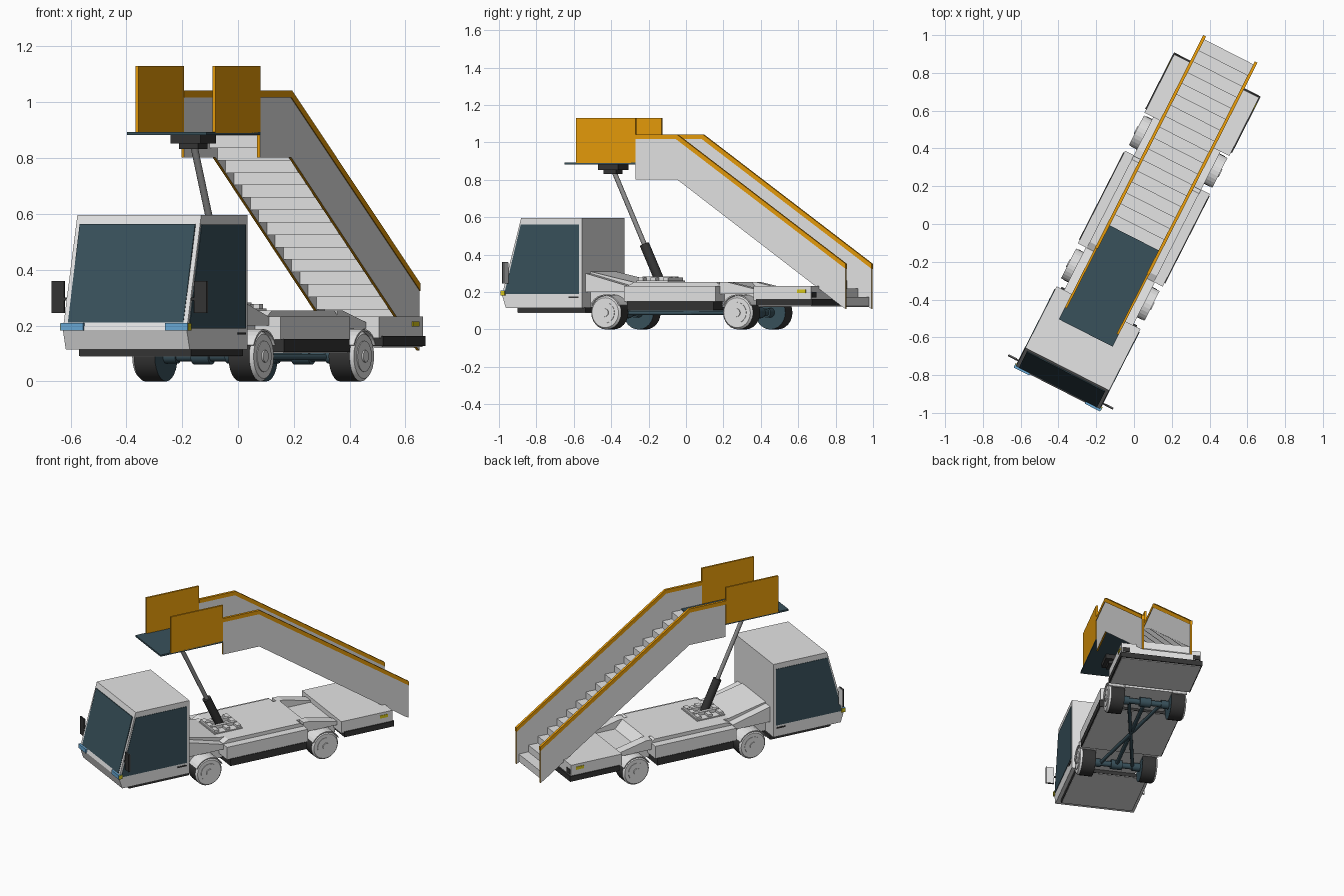
import bpy, bmesh, math
from mathutils import Matrix, Vector

if "Cube" in bpy.data.objects:
    bpy.data.objects.remove(bpy.data.objects["Cube"])

# the whole truck is turned 27 degrees about z and sits slightly off its own axis
M = Matrix.Rotation(math.radians(-27), 4, 'Z') @ Matrix.Translation((0.034, 0, 0))


def mat(name, r, g, b):
    m = bpy.data.materials.new(name)
    m.diffuse_color = (r, g, b, 1)
    m.use_nodes = True
    m.node_tree.nodes["Principled BSDF"].inputs["Base Color"].default_value = m.diffuse_color
    return m


GREY = mat("light_grey", 0.78, 0.78, 0.78)
DARK = mat("charcoal", 0.035, 0.035, 0.035)
TEAL = mat("slate_teal", 0.04, 0.082, 0.105)
ORANGE = mat("orange", 0.8, 0.33, 0.003)
BLUE = mat("lamp_blue", 0.14, 0.4, 0.68)
YELLOW = mat("lamp_yellow", 0.7, 0.58, 0.01)
STEEL = mat("steel_grey", 0.27, 0.27, 0.27)


def finish(name, bm, mats, rule=None):
    bmesh.ops.recalc_face_normals(bm, faces=bm.faces)
    if rule:
        for f in bm.faces:
            f.material_index = rule(f)
    me = bpy.data.meshes.new(name)
    bm.to_mesh(me)
    bm.free()
    for m in mats:
        me.materials.append(m)
    ob = bpy.data.objects.new(name, me)
    bpy.context.collection.objects.link(ob)
    ob.matrix_world = M
    return ob


def prism(name, profile, x0, x1, *mats, rule=None):
    """Extrude a (y, z) profile across x."""
    bm = bmesh.new()
    f = bm.faces.new([bm.verts.new((x0, y, z)) for y, z in profile])
    r = bmesh.ops.extrude_face_region(bm, geom=[f])
    vs = [v for v in r['geom'] if isinstance(v, bmesh.types.BMVert)]
    bmesh.ops.translate(bm, verts=vs, vec=(x1 - x0, 0, 0))
    return finish(name, bm, mats, rule)


def box(name, x0, x1, y0, y1, z0, z1, m):
    return prism(name, [(y0, z0), (y1, z0), (y1, z1), (y0, z1)], x0, x1, m)


def pair(fn, name, x0, x1, *args):
    """Same part on both sides."""
    fn("right_" + name, x0, x1, *args)
    fn("left_" + name, -x1, -x0, *args)


def side_prisms(name, profile, x0, x1, *mats, rule=None):
    """Same profile on both sides."""
    prism("right_" + name, profile, x0, x1, *mats, rule=rule)
    prism("left_" + name, profile, -x1, -x0, *mats, rule=rule)


def tube(name, p, q, r, *mats, n=16, rule=None, r2=None):
    p, q = Vector(p), Vector(q)
    bm = bmesh.new()
    T = Matrix.Translation((p + q) / 2) @ (q - p).to_track_quat('Z', 'Y').to_matrix().to_4x4()
    bmesh.ops.create_cone(bm, cap_ends=True, segments=n, radius1=r, radius2=r2 or r,
                          depth=(q - p).length, matrix=T)
    ob = finish(name, bm, mats, rule)
    caps = [set(f.vertices) for f in ob.data.polygons if len(f.vertices) > 4]
    for f in ob.data.polygons:
        f.use_smooth = len(f.vertices) == 4
    for e in ob.data.edges:
        e.use_edge_sharp = any(set(e.vertices) <= c for c in caps)
    return ob


# ---- cab
prism("cab_body", [(-0.48, 0.115), (-0.48, 0.597), (-0.845, 0.597), (-0.96, 0.185), (-0.937, 0.115)],
      -0.249, 0.249, GREY)
box("cab_skirt", -0.225, 0.225, -0.88, -0.47, 0.092, 0.117, DARK)
box("cab_floor", -0.222, 0.222, -0.877, -0.473, 0.089, 0.093, GREY)
prism("windscreen", [(-0.949, 0.21), (-0.856, 0.563), (-0.861, 0.564), (-0.954, 0.211)],
      -0.232, 0.232, TEAL)
side_prisms("side_window", [(-0.497, 0.19), (-0.497, 0.562), (-0.846, 0.562), (-0.945, 0.19)],
            0.246, 0.252, TEAL)
pair(box, "headlamp", 0.165, 0.256, -0.966, -0.945, 0.183, 0.209, BLUE)
pair(box, "front_indicator", 0.247, 0.258, -0.964, -0.94, 0.182, 0.207, YELLOW)
pair(box, "mirror", 0.262, 0.312, -0.927, -0.918, 0.245, 0.36, DARK)
pair(box, "mirror_glass", 0.263, 0.311, -0.919, -0.915, 0.247, 0.358, GREY)
pair(box, "mirror_arm", 0.24, 0.27, -0.926, -0.918, 0.29, 0.3, DARK)
pair(box, "door_handle", 0.246, 0.253, -0.56, -0.5, 0.168, 0.176, DARK)

# ---- chassis and deck
prism("deck_body", [(-0.48, 0.12), (-0.48, 0.31), (-0.23, 0.255), (0.34, 0.255), (0.39, 0.2),
                    (0.56, 0.2), (0.56, 0.12)], -0.15, 0.15, GREY)
prism("middle_deck", [(-0.226, 0.15), (-0.226, 0.235), (-0.19, 0.255), (0.30, 0.255),
                      (0.324, 0.235), (0.324, 0.15)], -0.2, 0.2, GREY)
pair(box, "side_locker", 0.19, 0.252, -0.226, 0.324, 0.15, 0.232, GREY)
box("middle_skirt", -0.256, 0.256, -0.205, 0.312, 0.105, 0.152, DARK)
box("middle_floor", -0.25, 0.25, -0.2, 0.307, 0.102, 0.106, GREY)
side_prisms("front_wing", [(-0.48, 0.2), (-0.48, 0.3), (-0.226, 0.232), (-0.226, 0.2)],
            0.145, 0.205, GREY)
side_prisms("rear_wing", [(0.32, 0.19), (0.32, 0.255), (0.36, 0.255), (0.56, 0.21), (0.56, 0.19)],
            0.14, 0.2, GREY)
box("rear_body", -0.252, 0.252, 0.55, 0.897, 0.155, 0.232, GREY)
box("rear_bumper", -0.258, 0.258, 0.57, 0.906, 0.127, 0.162, DARK)
box("rear_floor", -0.25, 0.25, 0.577, 0.898, 0.123, 0.128, GREY)
pair(box, "rear_indicator", 0.248, 0.255, 0.812, 0.865, 0.196, 0.215, YELLOW)
pair(box, "tail_lamp", 0.2, 0.246, 0.89, 0.902, 0.17, 0.2, DARK)

# ---- wheels, mudguards and axles
AXLES = ((-0.343, "front"), (0.448, "rear"))
for s, side in ((1, "right"), (-1, "left")):
    for y, end in AXLES:
        def wheel_rule(f, s=s):
            return 0 if abs(f.normal.x) < 0.9 else (1 if f.normal.x * s > 0 else 2)
        c = lambda x: (s * x, y, 0.09)
        tube(f"{side}_{end}_tyre", c(0.148), c(0.232), 0.09, DARK, GREY, TEAL, n=24, rule=wheel_rule)
        tube(f"{side}_{end}_sidewall", c(0.232), c(0.244), 0.09, GREY, n=24, r2=0.08)
        tube(f"{side}_{end}_rim", c(0.24), c(0.247), 0.056, GREY, n=20)
        tube(f"{side}_{end}_hub", c(0.24), c(0.253), 0.022, GREY, n=12)
        arc = [math.radians(25 + 13 * i) for i in range(11)]
        ring = [(y + r * math.cos(t), 0.09 + r * math.sin(t))
                for r, ts in ((0.097, arc), (0.091, arc[::-1])) for t in ts]
        prism(f"{side}_{end}_mudguard", ring, s * 0.14, s * 0.248, GREY)
for y, end in AXLES:
    tube(end + "_axle", (-0.16, y, 0.09), (0.16, y, 0.09), 0.018, TEAL)
    tube(end + "_differential", (-0.035, y, 0.09), (0.035, y, 0.09), 0.03, TEAL)
    for s in (-1, 1):
        tube(f"{end}_axle_flange_{'left' if s < 0 else 'right'}", (s * 0.1, y, 0.09),
             (s * 0.15, y, 0.09), 0.026, TEAL)
tube("drive_shaft", (0, -0.343, 0.09), (0, 0.448, 0.09), 0.012, TEAL)
for s in (-1, 1):
    tube("brace_" + ("left" if s < 0 else "right"), (s * 0.1, -0.33, 0.088), (-s * 0.1, 0.44, 0.088),
         0.011, TEAL)

# ---- lifting ram
box("ram_base_plate", -0.1, 0.1, -0.23, -0.04, 0.25, 0.262, GREY)
for i, y in enumerate((-0.21, -0.135, -0.06)):
    box(f"ram_base_bar_{i + 1}", -0.09, 0.09, y - 0.014, y + 0.014, 0.255, 0.277, GREY)
pair(box, "ram_base_rail", 0.025, 0.045, -0.22, -0.05, 0.255, 0.282, GREY)
tube("ram_cylinder", (0, -0.14, 0.26), (0, -0.232, 0.455), 0.026, DARK)
tube("ram_rod", (0, -0.225, 0.44), (0, -0.415, 0.845), 0.013, STEEL)
box("ram_head", -0.038, 0.038, -0.458, -0.382, 0.832, 0.856, DARK)
box("ram_mount", -0.061, 0.061, -0.481, -0.359, 0.853, 0.884, DARK)

# ---- boarding platform
box("platform_floor_front", -0.16, 0.16, -0.63, -0.204, 0.883, 0.894, TEAL)
box("platform_floor_rear", -0.148, 0.148, -0.21, -0.065, 0.883, 0.894, TEAL)
pair(box, "platform_guard", 0.148, 0.16, -0.56, -0.204, 0.89, 1.13, ORANGE)

# ---- stairs: stepped sheet, grey side panels with orange rims, orange handrails
N, RUN, RISE = 16, 0.065, 0.0445
steps = [(-0.07, 0.886), (0.0, 0.886)]
for i in range(N):
    y, z = steps[-1]
    steps += [(y, z - RISE), (y + RUN, z - RISE)]
steps.append((steps[-1][0], 0.125))
under = [(y - 0.005, z - 0.005) for y, z in reversed(steps)]
prism("stair_steps", steps + under, -0.15, 0.15, GREY)
panel = [(-0.204, 0.803), (-0.204, 1.04), (0.043, 1.04), (1.056, 0.348), (1.056, 0.11),
         (1.03, 0.125), (0.043, 0.803)]
rail = [(-0.204, 1.018), (-0.204, 1.043), (0.044, 1.043), (1.057, 0.351), (1.057, 0.324), (0.038, 1.018)]
side_prisms("stair_panel", panel, 0.147, 0.158, GREY, ORANGE,
            rule=lambda f: 0 if abs(f.normal.x) > 0.9 else 1)
side_prisms("handrail", rail, 0.145, 0.161, ORANGE)
